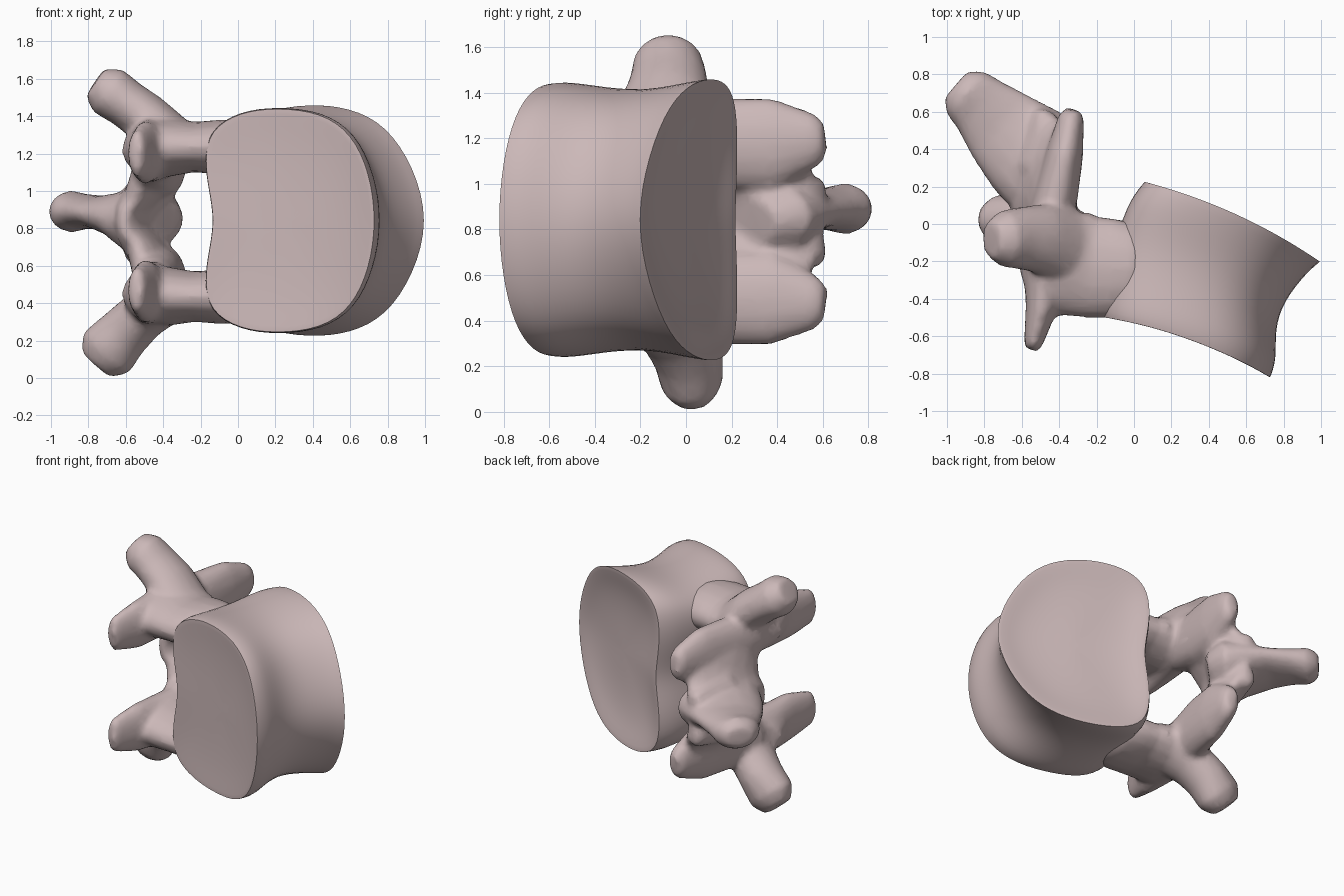
import bpy, bmesh, math
from mathutils import Vector

cube = bpy.data.objects.get("Cube")
if cube:
    bpy.data.objects.remove(cube, do_unlink=True)

bone = bpy.data.materials.new("pinkish bone")
bone.use_nodes = True
colour = (0.60, 0.48, 0.48, 1)
bone.diffuse_color = colour
bone.node_tree.nodes["Principled BSDF"].inputs["Base Color"].default_value = colour

MID = 0.835  # height of the symmetry plane


def loft(bm, rings, crease_rings=()):
    """Skin a list of equal-length closed rings and cap both ends."""
    layer = bm.edges.layers.float.get("crease_edge") or bm.edges.layers.float.new("crease_edge")
    loops = [[bm.verts.new(p) for p in ring] for ring in rings]
    n = len(loops[0])
    faces = []
    for a, b in zip(loops, loops[1:]):
        for i in range(n):
            j = (i + 1) % n
            faces.append(bm.faces.new((a[i], a[j], b[j], b[i])))
    faces += [bm.faces.new(loops[0]), bm.faces.new(loops[-1])]
    bmesh.ops.recalc_face_normals(bm, faces=faces)
    for k in crease_rings:
        for i in range(n):
            bm.edges.get((loops[k][i], loops[k][(i + 1) % n]))[layer] = 0.55


def tube(bm, path, side):
    """Elliptical limb along path points (x, y, z, radius along side, other radius)."""
    side = Vector(side).normalized()
    pts = [Vector(p[:3]) for p in path]
    rings = []

    def ring(c, t, r1, r2):
        a = (side - t * side.dot(t)).normalized()
        b = t.cross(a)
        return [c + a * (r1 * math.cos(i * math.tau / 16)) + b * (r2 * math.sin(i * math.tau / 16))
                for i in range(16)]

    for i, p in enumerate(path):
        t = (pts[min(i + 1, len(pts) - 1)] - pts[max(i - 1, 0)]).normalized()
        r1, r2 = p[3:]
        rings.append(ring(pts[i], t, r1, r2))
        if i in (0, len(path) - 1):  # rounded end
            s = -1 if i == 0 else 1
            cap = ring(pts[i] + t * (s * 0.6 * min(r1, r2)), t, r1 * 0.65, r2 * 0.65)
            rings.insert(0, cap) if i == 0 else rings.append(cap)
    loft(bm, rings)


def finish(name, bm, setup):
    """Make the object, bake its modifiers, then colour and shade it."""
    mesh = bpy.data.meshes.new(name)
    bm.to_mesh(mesh)
    bm.free()
    obj = bpy.data.objects.new(name, mesh)
    bpy.context.collection.objects.link(obj)
    setup(obj)
    bpy.context.view_layer.update()
    graph = bpy.context.evaluated_depsgraph_get()
    baked = bpy.data.meshes.new_from_object(obj.evaluated_get(graph))
    obj.modifiers.clear()
    obj.data = baked
    baked.name = name
    baked.materials.clear()
    baked.materials.append(bone)
    bpy.ops.object.select_all(action='DESELECT')
    obj.select_set(True)
    bpy.context.view_layer.objects.active = obj
    bpy.ops.object.shade_smooth_by_angle(angle=math.radians(38))


# Vertebral body: kidney-shaped section, waisted, slightly bowed, with dished end plates
front_half = [(-0.89, 0), (-0.95, 0.27), (-1.0, 0.52), (-0.95, 0.80), (-0.62, 0.96), (-0.2, 1.0),
              (0.32, 0.96), (0.70, 0.77), (0.92, 0.42), (1.0, 0)]
back_half = [(-0.91, 0), (-0.96, 0.25), (-1.0, 0.52), (-0.95, 0.80), (-0.72, 0.95), (-0.35, 1.0),
             (0.10, 0.97), (0.52, 0.82), (0.85, 0.46), (1.03, 0)]


def body_ring(post, ant, h, mix, scale=1.0, push=0.0):
    """Section between its rear and fore points; mix blends front outline into back."""
    half = [Vector(f).lerp(Vector(b), mix) for f, b in zip(front_half, back_half)]
    outline = half + [Vector((v.x, -v.y)) for v in half[-2:0:-1]]
    p, a = Vector((*post, 0.842)), Vector((*ant, 0.842))
    centre, u = (p + a) / 2, (a - p) / 2
    axis = Vector((u.y, -u.x, 0)).normalized()  # points to the front plate
    return [centre + axis * (push - 0.05 * (1 - (scale * v.x) ** 2)) + u * (1.02 * scale * v.x)
            + Vector((0, 0, 1.025 * scale * h * v.y)) for v in outline]


front = ((-0.17, -0.50), (0.73, -0.825), 0.59, 0)
back = ((0.06, 0.225), (1.0, -0.205), 0.61, 1)
sides = [front,
         ((-0.175, -0.44), (0.765, -0.73), 0.60, 0),
         ((-0.14, -0.26), (0.755, -0.57), 0.57, 0.3),
         ((-0.09, -0.06), (0.80, -0.42), 0.56, 0.6),
         ((-0.02, 0.13), (0.93, -0.26), 0.60, 1),
         back]
dish = [(0.12, 1.0), (0.45, 0.95), (0.72, 0.65), (0.9, 0.2)]
rings = [body_ring(*front, s, -0.015 * d) for s, d in dish]
rings += [body_ring(*r) for r in sides]
rings += [body_ring(*back, s, 0.07 * d) for s, d in reversed(dish)]
body = bmesh.new()
loft(body, rings, crease_rings=(len(dish), len(dish) + len(sides) - 1))


def body_mods(obj):
    sub = obj.modifiers.new("subdivide", 'SUBSURF')
    sub.levels = sub.render_levels = 2


finish("vertebral_body", body, body_mods)

# Neural arch: limbs fused into one skin
arch = bmesh.new()
for s in (1, -1):
    def z(d):
        return MID + s * d

    # Pedicle, flaring into the body
    tube(arch, [(0.10, -0.25, z(0.37), 0.19, 0.13), (-0.03, -0.24, z(0.395), 0.25, 0.155),
                (-0.13, -0.235, z(0.40), 0.27, 0.145), (-0.23, -0.23, z(0.40), 0.275, 0.135),
                (-0.35, -0.21, z(0.40), 0.30, 0.155), (-0.46, -0.13, z(0.39), 0.23, 0.16)],
         (0, 1, 0))
    # Upper joint process
    tube(arch, [(-0.44, -0.05, z(0.38), 0.14, 0.17), (-0.48, -0.28, z(0.38), 0.11, 0.17),
                (-0.495, -0.45, z(0.37), 0.085, 0.17), (-0.54, -0.645, z(0.365), 0.05, 0.125)],
         (1, 0, 0))
    # Lower joint process
    tube(arch, [(-0.46, -0.06, z(0.36), 0.13, 0.17), (-0.41, 0.18, z(0.34), 0.115, 0.205),
                (-0.37, 0.38, z(0.34), 0.10, 0.205), (-0.335, 0.57, z(0.36), 0.07, 0.12)],
         (1, 0, 0))
    # Ridge on the lower margin of the lamina
    tube(arch, [(-0.52, 0.30, z(0.14), 0.10, 0.11), (-0.485, 0.58, z(0.125), 0.055, 0.075)],
         (1, 0, 0))

# Lamina sheet curving across behind the canal
tube(arch, [(-0.43, 0.10, MID + 0.40, 0.22, 0.10), (-0.46, 0.24, MID + 0.22, 0.30, 0.10),
            (-0.52, 0.29, MID + 0.11, 0.32, 0.095), (-0.55, 0.30, MID, 0.32, 0.095),
            (-0.515, 0.29, MID - 0.11, 0.32, 0.095), (-0.45, 0.24, MID - 0.22, 0.30, 0.10),
            (-0.43, 0.10, MID - 0.40, 0.22, 0.10)], (0.22, 0.97, 0))

# Transverse processes
tube(arch, [(-0.36, -0.12, 1.27, 0.21, 0.14), (-0.49, -0.08, 1.39, 0.19, 0.135),
            (-0.60, -0.075, 1.47, 0.17, 0.13), (-0.695, -0.08, 1.535, 0.155, 0.14)], (0, 1, 0))
tube(arch, [(-0.38, -0.10, 0.43, 0.21, 0.14), (-0.51, -0.03, 0.335, 0.17, 0.135),
            (-0.61, 0.01, 0.24, 0.155, 0.145), (-0.705, 0.025, 0.135, 0.14, 0.165)], (0, 1, 0))

# Spinous process: broad flat blade
tube(arch, [(-0.50, 0.33, 0.85, 0.29, 0.19), (-0.59, 0.41, 0.87, 0.27, 0.13),
            (-0.72, 0.53, 0.885, 0.225, 0.09), (-0.83, 0.64, 0.89, 0.175, 0.095),
            (-0.90, 0.70, 0.89, 0.155, 0.115)], (0.72, 0.69, 0))


def arch_mods(obj):
    remesh = obj.modifiers.new("fuse", 'REMESH')
    remesh.mode = 'VOXEL'
    remesh.voxel_size = 0.02
    smooth = obj.modifiers.new("soften", 'SMOOTH')
    smooth.factor = 0.5
    smooth.iterations = 10
    thin = obj.modifiers.new("simplify", 'DECIMATE')
    thin.ratio = 0.35


finish("neural_arch", arch, arch_mods)
